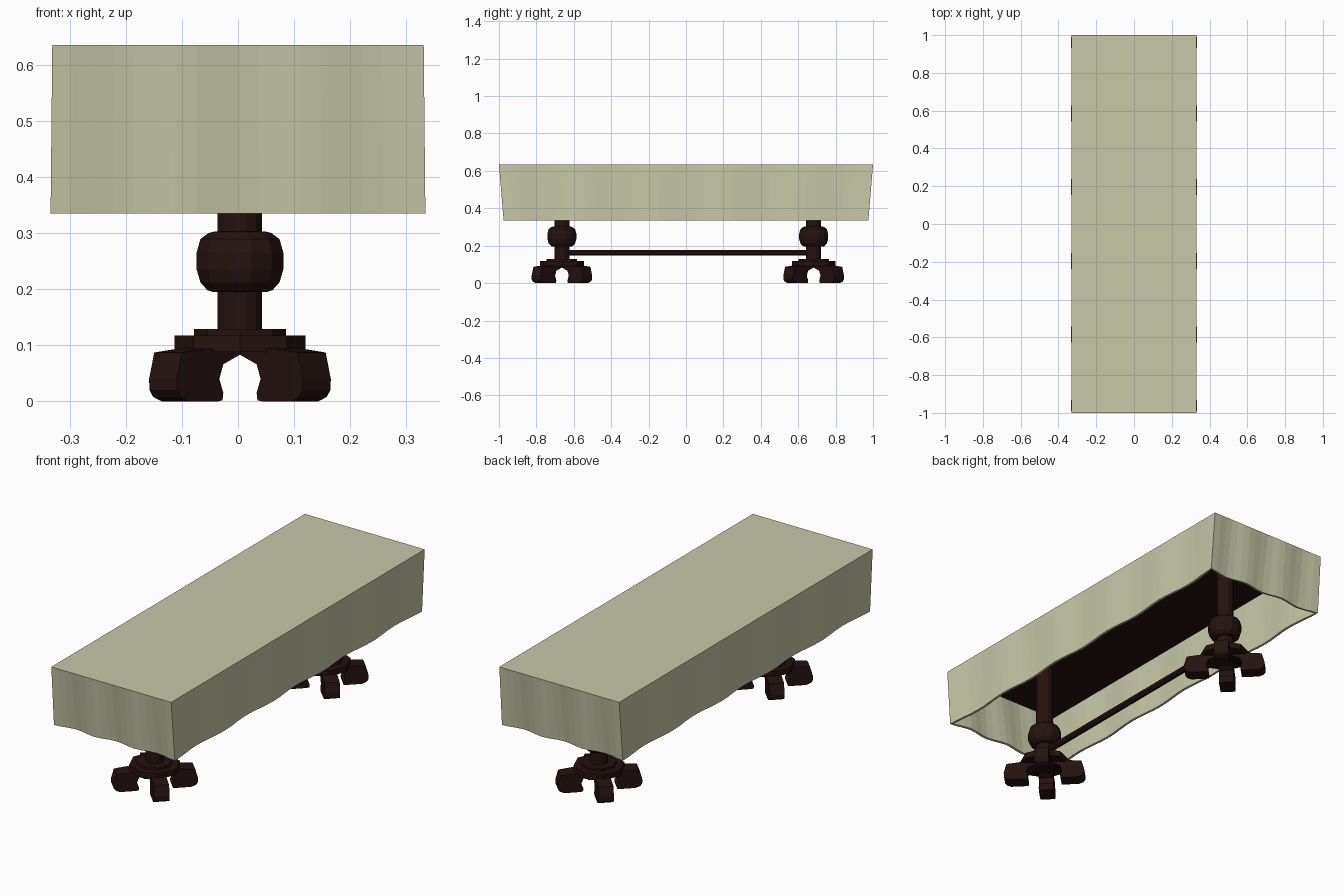
import bpy, bmesh, math
from mathutils import Vector, Matrix

if "Cube" in bpy.data.objects:
    bpy.data.objects.remove(bpy.data.objects["Cube"])

CX, CY = 0.0035, 0.0095        # the wooden base sits slightly off centre
POST_Y = 0.673


def material(name, col):
    m = bpy.data.materials.new(name)
    m.diffuse_color = (*col, 1)
    m.use_nodes = True
    m.node_tree.nodes["Principled BSDF"].inputs["Base Color"].default_value = m.diffuse_color
    return m


WOOD = material("dark_wood", (0.018, 0.006, 0.005))
CLOTH = material("cream_cloth", (0.58, 0.58, 0.40))


def finish(bm, name, mat):
    me = bpy.data.meshes.new(name)
    bm.to_mesh(me)
    bm.free()
    ob = bpy.data.objects.new(name, me)
    bpy.context.collection.objects.link(ob)
    me.materials.append(mat)
    return ob


def turned(name, profile, sides, loc, phase=0.0):
    """Low-poly lathe from (radius, z) points, capped at both ends."""
    bm = bmesh.new()
    rings = []
    for r, z in profile:
        angles = [phase + 2 * math.pi * i / sides for i in range(sides)]
        rings.append([bm.verts.new((r * math.cos(a), r * math.sin(a), z)) for a in angles])
    for lo, hi in zip(rings, rings[1:]):
        for i in range(sides):
            j = (i + 1) % sides
            bm.faces.new((lo[i], lo[j], hi[j], hi[i]))
    bm.faces.new(rings[0][::-1])
    bm.faces.new(rings[-1])
    ob = finish(bm, name, WOOD)
    ob.location = loc
    return ob


def leg(name, loc, angle, width=0.07):
    """Curved foot: radial side profile extruded across its width."""
    prof = [(0.0, 0.083), (0.035, 0.083), (0.077, 0.066), (0.087, 0.04), (0.077, 0.015),
            (0.079, 0.002), (0.09, 0.0), (0.163, 0.0), (0.184, 0.008), (0.193, 0.02),
            (0.194, 0.04), (0.181, 0.087), (0.12, 0.094), (0.0, 0.094)]
    bm = bmesh.new()
    face = bm.faces.new([bm.verts.new((r, -width / 2, z)) for r, z in prof])
    ext = bmesh.ops.extrude_face_region(bm, geom=[face])
    moved = [v for v in ext["geom"] if isinstance(v, bmesh.types.BMVert)]
    bmesh.ops.translate(bm, verts=moved, vec=(0, width, 0))
    bmesh.ops.recalc_face_normals(bm, faces=bm.faces)
    ob = finish(bm, name, WOOD)
    ob.location = loc
    ob.rotation_euler.z = angle


# two pedestals: post, bulb, stepped base and four diagonal feet
for side, label in ((-1, "front"), (1, "back")):
    loc = (CX, CY + side * POST_Y, 0)
    turned(label + "_post", [(0.041, 0.085), (0.041, 0.615)], 12, loc, math.pi / 12)
    turned(label + "_bulb", [(0.05, 0.195), (0.06, 0.198), (0.073, 0.212), (0.08, 0.235),
                             (0.08, 0.265), (0.073, 0.289), (0.058, 0.3), (0.045, 0.303)],
           12, loc, math.pi / 12)
    turned(label + "_base_plate", [(0.117, 0.088), (0.117, 0.117)], 8, loc)
    turned(label + "_collar", [(0.082, 0.117), (0.082, 0.129)], 8, loc)
    for k in range(4):
        leg(f"{label}_foot_{k + 1}", loc, math.pi / 4 + k * math.pi / 2)

# stretcher bar between the posts
bar = turned("stretcher", [(0.0165, -POST_Y), (0.0165, POST_Y)], 8, (CX, CY, 0.163), math.pi / 8)
bar.rotation_euler.x = math.pi / 2

# wooden table top hidden under the cloth
bm = bmesh.new()
bmesh.ops.create_cube(bm, size=1, matrix=Matrix.Translation((0, 0, 0.617))
                      @ Matrix.Diagonal((0.634, 1.966, 0.012, 1)))
finish(bm, "table_top", WOOD)

# cloth: flat top with straight edges, skirt with a gently waved hem
TOP, HEM = (0.331, 1.0), (0.334, 0.975)
Z_TOP, Z_HEM = 0.635, 0.335
corners = [(1, -1), (1, 1), (-1, 1), (-1, -1)]
bm = bmesh.new()
top_ring, hem_ring = [], []
for i, a in enumerate(corners):
    b = corners[(i + 1) % 4]
    long_side = a[0] == b[0]
    n, waves, depth = (40, 5, 0.014) if long_side else (18, 3, 0.018)
    inward = Vector((-a[0], 0)) if long_side else Vector((0, -a[1]))
    for s in range(n):
        t = s / n
        p = Vector(a).lerp(Vector(b), t)
        h = Vector((p.x * HEM[0], p.y * HEM[1]))
        h += inward * depth * math.sin(math.pi * waves * t) ** 2
        top_ring.append(bm.verts.new((p.x * TOP[0], p.y * TOP[1], Z_TOP)))
        hem_ring.append(bm.verts.new((h.x, h.y, Z_HEM)))
count = len(top_ring)
bm.faces.new(top_ring)
for i in range(count):
    j = (i + 1) % count
    bm.faces.new((hem_ring[i], hem_ring[j], top_ring[j], top_ring[i]))
cloth = finish(bm, "tablecloth", CLOTH)
sol = cloth.modifiers.new("thickness", "SOLIDIFY")
sol.thickness = 0.012
sol.offset = -1
